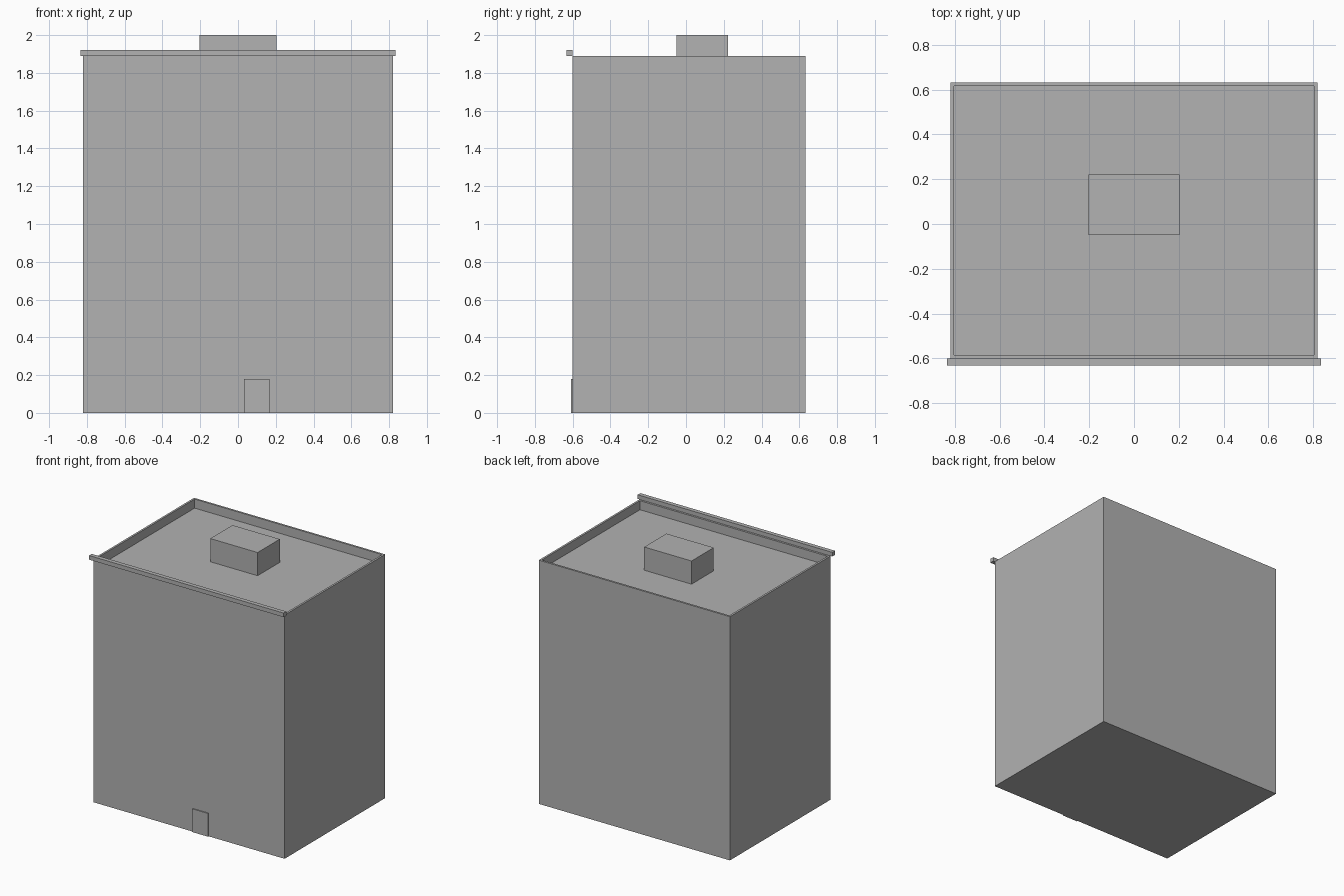
import bpy
import bmesh

cube = bpy.data.objects.get("Cube")
if cube:
    bpy.data.objects.remove(cube, do_unlink=True)

# Single plain grey
GREY = (0.445, 0.445, 0.445, 1)
grey = bpy.data.materials.new("plain grey")
grey.use_nodes = True
grey.diffuse_color = GREY
grey.node_tree.nodes["Principled BSDF"].inputs["Base Color"].default_value = GREY


def block(name, low, high, rim=0, depth=0):
    """Box between two corners, with an optional sunken top inside a rim."""
    bm = bmesh.new()
    bmesh.ops.create_cube(bm, size=1)
    for v in bm.verts:
        v.co = [high[i] if v.co[i] > 0 else low[i] for i in range(3)]
    bm.normal_update()
    if rim:
        top = max(bm.faces, key=lambda f: f.calc_center_median().z)
        bmesh.ops.inset_region(bm, faces=[top], thickness=rim)
        floor = bmesh.ops.extrude_face_region(bm, geom=[top])["geom"]
        bmesh.ops.translate(bm, vec=(0, 0, -depth),
                            verts=[g for g in floor if isinstance(g, bmesh.types.BMVert)])
        if top.is_valid:
            bmesh.ops.delete(bm, geom=[top], context="FACES_ONLY")
        bmesh.ops.recalc_face_normals(bm, faces=bm.faces)
    mesh = bpy.data.meshes.new(name)
    bm.to_mesh(mesh)
    bm.free()
    mesh.materials.append(grey)
    obj = bpy.data.objects.new(name, mesh)
    bpy.context.collection.objects.link(obj)
    return obj


# Main block with a sunken roof behind a thin parapet
block("building_body", (-0.82, -0.6, 0), (0.82, 0.633, 1.89), rim=0.022, depth=0.07)
# Ledge along the top of the front wall
block("front_cornice", (-0.835, -0.633, 1.89), (0.835, -0.6, 1.922))
# Small housing on the roof
block("roof_housing", (-0.203, -0.05, 1.82), (0.203, 0.222, 2))
# Thin door plate on the front wall
block("front_door", (0.033, -0.608, 0), (0.167, -0.6, 0.18))
